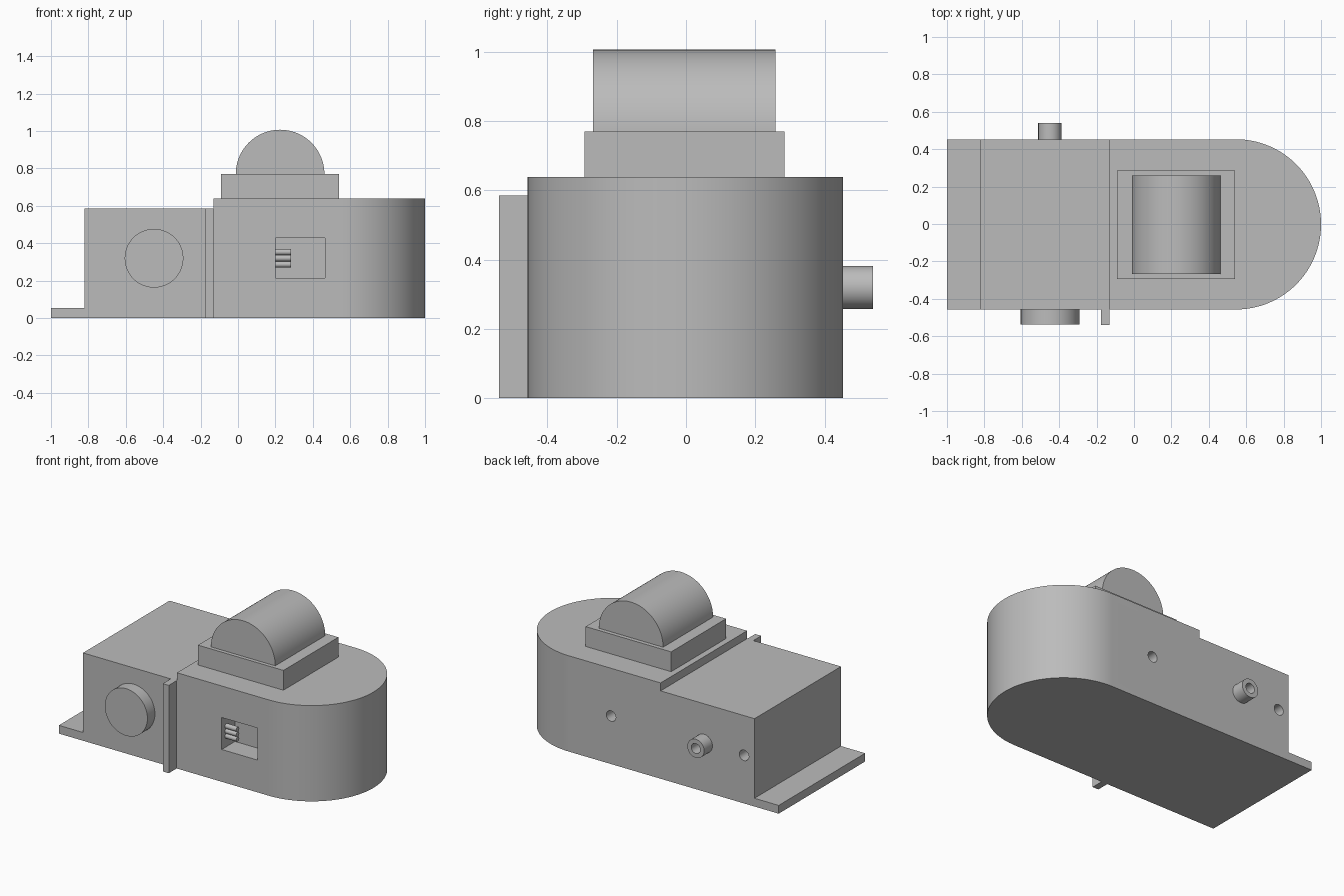
import bpy, bmesh
from math import pi, sin, cos, radians

default = bpy.data.objects.get("Cube")
if default:
    bpy.data.objects.remove(default, do_unlink=True)

grey = bpy.data.materials.new("plain grey")
grey.use_nodes = True
GREY = (0.5, 0.5, 0.5, 1)
grey.diffuse_color = GREY
grey.node_tree.nodes["Principled BSDF"].inputs["Base Color"].default_value = GREY


def prism(name, points, depth):
    """Extrude a closed outline of 3D points along the depth vector."""
    bm = bmesh.new()
    face = bm.faces.new([bm.verts.new(p) for p in points])
    out = bmesh.ops.extrude_face_region(bm, geom=[face])
    moved = [v for v in out["geom"] if isinstance(v, bmesh.types.BMVert)]
    bmesh.ops.translate(bm, vec=depth, verts=moved)
    bmesh.ops.recalc_face_normals(bm, faces=bm.faces)
    mesh = bpy.data.meshes.new(name)
    bm.to_mesh(mesh)
    bm.free()
    mesh.materials.append(grey)
    obj = bpy.data.objects.new(name, mesh)
    bpy.context.collection.objects.link(obj)
    return obj


def box(name, x, y, z):
    outline = [(x[0], y[0], z[0]), (x[1], y[0], z[0]),
               (x[1], y[1], z[0]), (x[0], y[1], z[0])]
    return prism(name, outline, (0, 0, z[1] - z[0]))


def rod_y(name, x, z, r, y, sides=48, sweep=2 * pi):
    """Round or half-round bar running front to back."""
    n = sides if sweep > 6 else sides + 1
    ring = [(x + r * cos(sweep * i / sides), y[0], z + r * sin(sweep * i / sides))
            for i in range(n)]
    return prism(name, ring, (0, y[1] - y[0], 0))


def activate(obj):
    bpy.ops.object.select_all(action="DESELECT")
    obj.select_set(True)
    bpy.context.view_layer.objects.active = obj


def cut(obj, cutter):
    mod = obj.modifiers.new("cut", "BOOLEAN")
    mod.operation = "DIFFERENCE"
    mod.solver = "EXACT"
    mod.object = cutter
    activate(obj)
    bpy.ops.object.modifier_apply(modifier=mod.name)
    bpy.data.objects.remove(cutter, do_unlink=True)


def smooth(obj):
    activate(obj)
    bpy.ops.object.shade_smooth_by_angle(angle=radians(30))


# Main body: round-ended block, stepped down to a low section and a foot
FRONT, BACK = -0.457, 0.453
mid, half = (FRONT + BACK) / 2, (BACK - FRONT) / 2
arc = [(1 - half + half * cos(a), mid + half * sin(a), 0)
       for a in (-pi / 2 + pi * i / 64 for i in range(65))]
body = prism("body", [(-1, BACK, 0), (-1, FRONT, 0)] + arc, (0, 0, 0.638))
cut(body, box("step_cutter", (-1.2, -0.13), (-1, 1), (0.585, 1)))
cut(body, box("foot_cutter", (-1.2, -0.822), (-1, 1), (0.055, 1)))

# Window recess in the front, screw holes in the back
cut(body, box("window_cutter", (0.2, 0.465), (-0.6, FRONT + 0.14), (0.215, 0.428)))
for x in (-0.745, 0.235):
    cut(body, rod_y("hole_cutter", x, 0.32, 0.035, (BACK - 0.12, 0.7), 32))
smooth(body)

# Three small contact bars inside the window
for i in range(3):
    r, z = 0.0165, 0.287 + 0.033 * i
    ring = [(0.2, FRONT + 0.05 + r * cos(pi * k / 8), z + r * sin(pi * k / 8))
            for k in range(16)]
    smooth(prism(f"contact_bar_{i + 1}", ring, (0.083, 0, 0)))

# Front knob and upright rib
smooth(rod_y("front_knob", -0.449, 0.32, 0.157, (-0.536, FRONT)))
box("front_rib", (-0.176, -0.132), (-0.54, FRONT), (0, 0.585))

# Hollow spigot on the back
spigot = rod_y("back_spigot", -0.45, 0.32, 0.062, (BACK, 0.54))
cut(spigot, rod_y("bore_cutter", -0.45, 0.32, 0.033, (BACK + 0.005, 0.7), 32))
smooth(spigot)

# Pedestal with half-round cap
box("pedestal", (-0.09, 0.54), (-0.293, 0.285), (0.638, 0.77))
smooth(rod_y("half_round_cap", 0.225, 0.77, 0.237, (-0.268, 0.258), 48, pi))
